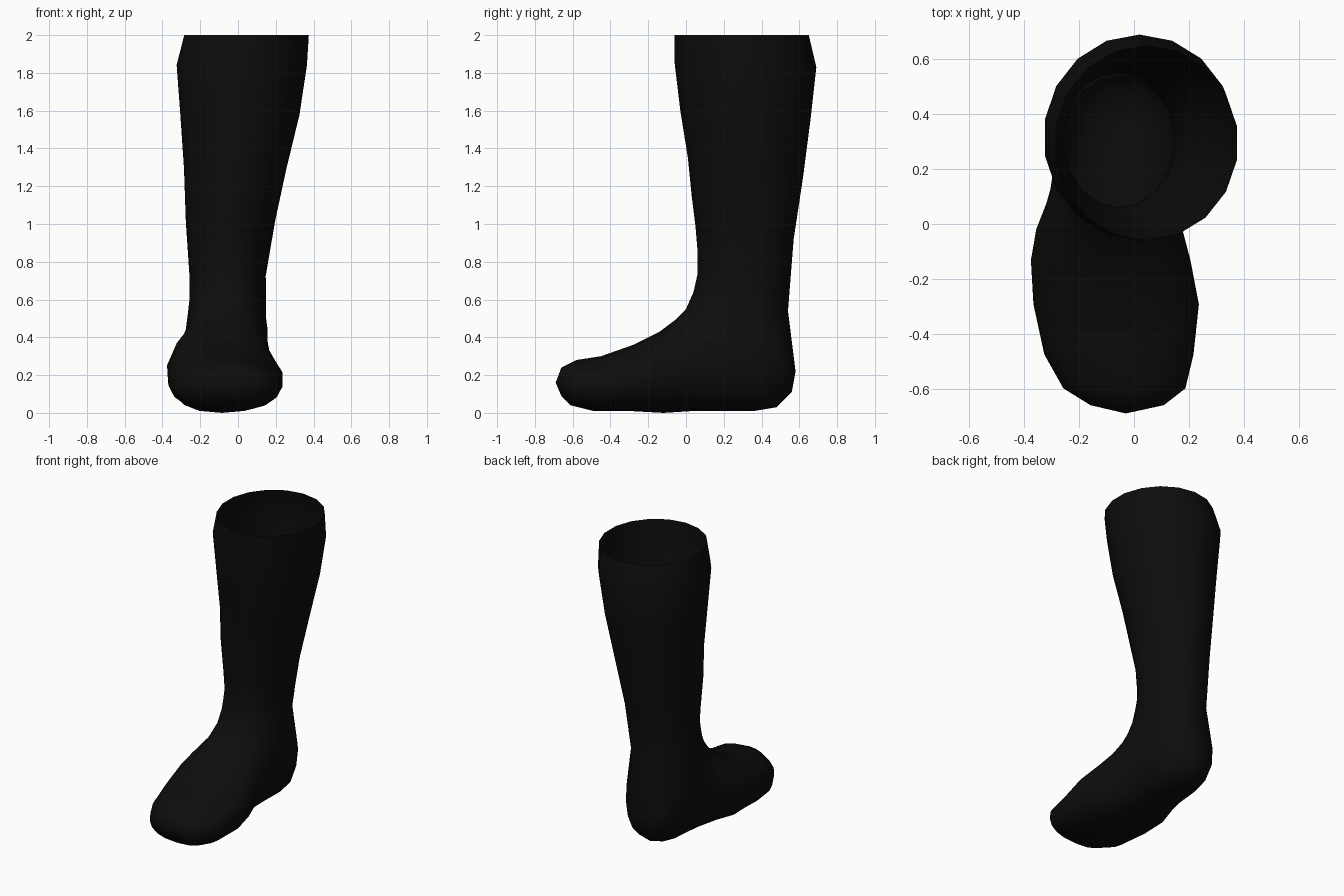
import bpy
import bmesh
import math
from mathutils import Vector

default_cube = bpy.data.objects.get("Cube")
if default_cube:
    bpy.data.objects.remove(default_cube, do_unlink=True)

SEGMENTS = 18

# Cross-sections from the toe, fanning round the heel and up to the rim:
# front y, front z, back y, back z, lowest x, highest x, width of the sole half
SECTIONS = [
    (-.66, .24, -.66, .09, -.16, .11, 1),
    (-.58, .28, -.61, .04, -.26, .19, 1),
    (-.45, .3, -.49, .01, -.33, .22, 1),
    (-.28, .36, -.3, .01, -.37, .24, 1),
    (-.14, .43, -.12, 0, -.38, .21, .95),
    (-.06, .49, .04, .01, -.36, .18, .85),
    (0, .55, .2, .01, -.32, .17, .88),
    (.04, .64, .36, .01, -.29, .16, 1),
    (.06, .73, .48, .03, -.28, .16, 1),
    (.06, .8, .56, .11, -.27, .15, 1),
    (.06, .87, .58, .22, -.26, .15, 1),
    (.05, .99, .54, .54, -.26, .15, 1),
    (.03, 1.15, .57, .92, -.28, .2, 1),
    (.01, 1.35, .62, 1.25, -.29, .26, 1),
    (-.03, 1.6, .66, 1.56, -.31, .33, 1),
    (-.06, 1.85, .69, 1.83, -.33, .37, 1),
    (-.06, 2, .65, 2, -.29, .38, 1),
]


def rounded(value, power):
    """Superellipse falloff that keeps the sign of the value."""
    return math.copysign(abs(value) ** power, value)


def section_points(front_y, front_z, back_y, back_z, low_x, high_x, sole_width):
    """Closed outline spanning the front and back points of one section."""
    front = Vector((0, front_y, front_z))
    back = Vector((0, back_y, back_z))
    middle = (front + back) / 2
    middle.x = (low_x + high_x) / 2
    reach = (front - back) / 2
    half_width = (high_x - low_x) / 2
    is_foot = back_z < .3
    points = []
    for step in range(SEGMENTS):
        angle = math.tau * step / SEGMENTS
        along, across = math.cos(angle), math.sin(angle)
        width = half_width
        # The sole side of the foot is squarer and pinched at the arch
        if along < 0:
            width *= 1 + (sole_width - 1) * abs(along) ** .5
            if is_foot:
                along, across = rounded(along, .8), rounded(across, .8)
        points.append(middle + reach * along + Vector((width * across, 0, 0)))
    return points


def bridge(mesh, first, second):
    """Join two matching rings with quads."""
    for index in range(SEGMENTS):
        following = (index + 1) % SEGMENTS
        mesh.faces.new((first[index], first[following],
                        second[following], second[index]))


# Black leather
leather = bpy.data.materials.new("black_leather")
leather.use_nodes = True
black = (.004, .004, .004, 1)
leather.diffuse_color = black
leather.node_tree.nodes["Principled BSDF"].inputs["Base Color"].default_value = black

# Boot shell, closed at the toe and open at the rim
shell = bmesh.new()
rings = [[shell.verts.new(point) for point in section_points(*section)]
         for section in SECTIONS]
for first, second in zip(rings, rings[1:]):
    bridge(shell, first, second)

toe_tip = shell.verts.new((-.03, -.69, .16))
for index in range(SEGMENTS):
    shell.faces.new((toe_tip, rings[0][(index + 1) % SEGMENTS], rings[0][index]))

bmesh.ops.recalc_face_normals(shell, faces=shell.faces[:])

# Make sure the leather faces outwards, judged at the toe
if toe_tip.link_faces[0].normal.y > 0:
    bmesh.ops.reverse_faces(shell, faces=shell.faces[:])
for face in shell.faces:
    face.smooth = True

boot_mesh = bpy.data.meshes.new("boot_shell")
shell.to_mesh(boot_mesh)
shell.free()
boot_mesh.materials.append(leather)
boot = bpy.data.objects.new("boot_shell", boot_mesh)
bpy.context.scene.collection.objects.link(boot)
